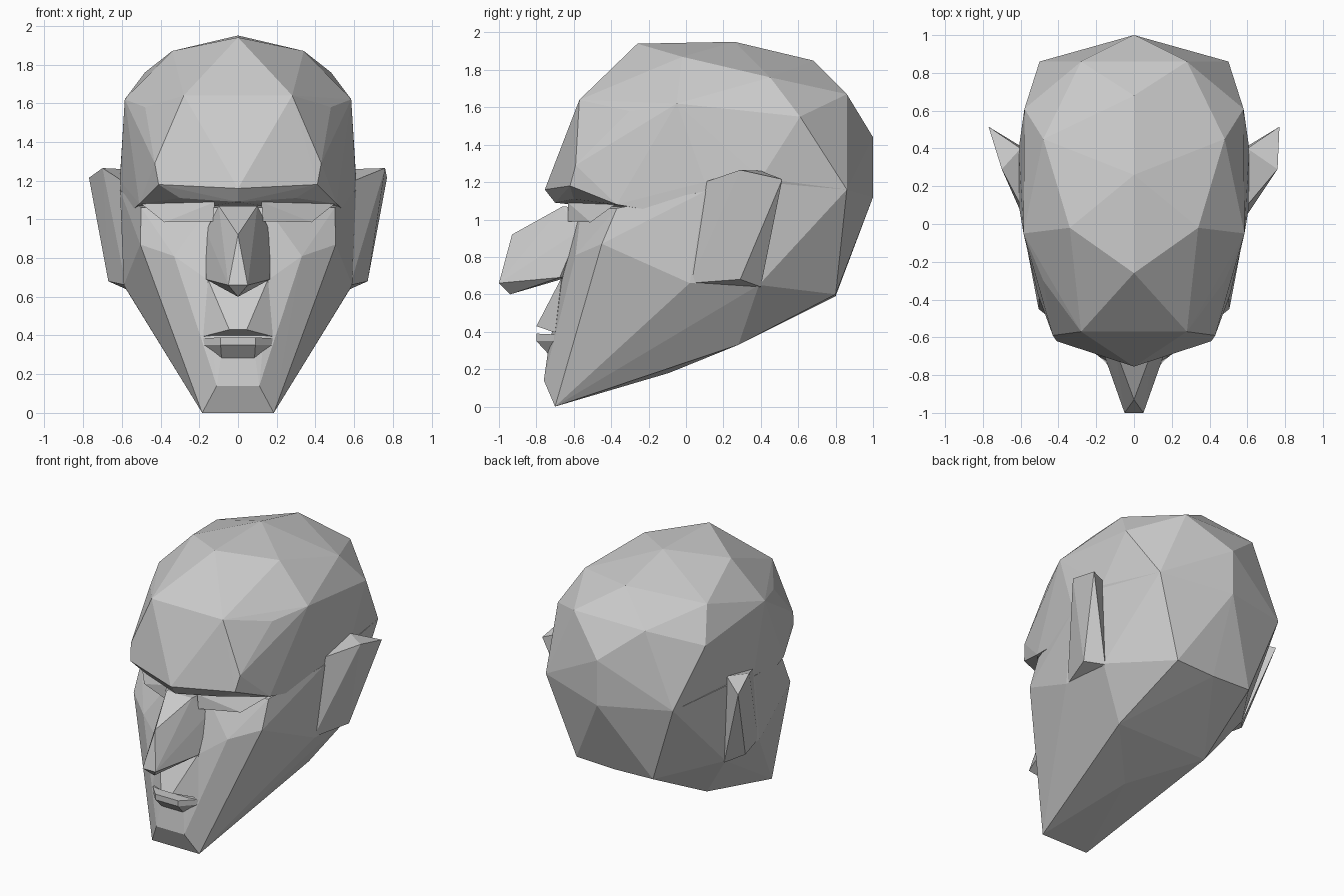
import bpy, bmesh


def hull(name, pts, sides=(1, -1)):
    """Flat-faced solid around a few corner points, repeated on the given x sides."""
    bm = bmesh.new()
    done = {(s * x, y, z) for x, y, z in pts for s in sides}
    verts = [bm.verts.new(p) for p in sorted(done)]
    res = bmesh.ops.convex_hull(bm, input=verts)
    junk = set(res["geom_interior"]) | set(res["geom_unused"])
    bmesh.ops.delete(bm, geom=[v for v in junk if isinstance(v, bmesh.types.BMVert)],
                     context='VERTS')
    bmesh.ops.recalc_face_normals(bm, faces=bm.faces)
    me = bpy.data.meshes.new(name)
    bm.to_mesh(me)
    bm.free()
    ob = bpy.data.objects.new(name, me)
    bpy.context.collection.objects.link(ob)
    return ob


def union(base, other):
    """Merge other into base and remove it."""
    mod = base.modifiers.new("union", 'BOOLEAN')
    mod.operation, mod.solver, mod.object = 'UNION', 'EXACT', other
    bpy.context.view_layer.objects.active = base
    bpy.ops.object.modifier_apply(modifier=mod.name)
    bpy.data.objects.remove(other)


# Cranium: crown, back of the skull, forehead and overhanging brow
head = hull("head", [
    (0, -0.26, 1.94), (0, 0.26, 1.95), (0, 0.68, 1.85), (0.34, -0.02, 1.87),
    (0.48, 0.45, 1.76), (0.28, 0.86, 1.67), (0.58, 0.61, 1.55), (0.585, -0.05, 1.62),
    (0.28, -0.57, 1.64), (0.48, -0.30, 1.58), (0, 1.0, 1.44), (0, 1.0, 1.12),
    (0.50, 0.86, 1.16), (0.61, 0.10, 1.20), (0.61, 0.40, 1.22), (0.60, 0.10, 1.0),
    (0.43, -0.59, 1.29), (0, -0.755, 1.16), (0.41, -0.62, 1.18),
    (0, -0.70, 1.09), (0.30, -0.60, 1.11), (0.51, -0.37, 1.08)])

# Lower head: eye plane, cheekbones, jaw, chin and nape
face = hull("face", [
    (0.15, -0.56, 1.06), (0.50, -0.37, 1.06), (0.16, -0.58, 0.94), (0.33, -0.59, 0.81),
    (0.505, -0.45, 0.87), (0.16, -0.66, 0.69), (0.36, -0.48, 0.47), (0.18, -0.68, 0.38),
    (0.09, -0.74, 0.28), (0.11, -0.76, 0.14), (0.185, -0.70, 0), (0, -0.09, 0.18),
    (0.37, -0.04, 0.32), (0.36, 0.28, 0.33), (0.59, 0.02, 0.66), (0.585, 0.39, 0.65),
    (0.30, 0.80, 0.60), (0, 0.80, 0.59), (0.50, 0.86, 1.16), (0, 1.0, 1.12),
    (0.61, 0.10, 1.15), (0.61, 0.40, 1.20)])
union(head, face)

# Nose: wedge with a raised bridge and overhanging tip
hull("nose", [(0.10, -0.66, 1.07), (0.165, -0.57, 0.94), (0.165, -0.675, 0.69),
              (0, -0.93, 0.92), (0.05, -1.0, 0.66), (0, -0.94, 0.60),
              (0.10, -0.52, 1.06), (0.10, -0.60, 0.70)])

# Lips: upper lip runs up to the nose, lower lip is a narrow shelf
hull("upper_lip", [(0.155, -0.665, 0.69), (0.045, -0.80, 0.43), (0.18, -0.70, 0.395),
                   (0.08, -0.70, 0.395), (0.10, -0.62, 0.55)])
hull("lower_lip", [(0.09, -0.80, 0.39), (0.09, -0.80, 0.35), (0.19, -0.69, 0.385),
                   (0.19, -0.69, 0.35), (0.085, -0.735, 0.28), (0.09, -0.66, 0.34)])

# Upper eyelids and ears, one per side
for s, label, rim in ((1, "right", 0.76), (-1, "left", 0.70)):
    hull(label + "_eyelid", [
        (0.12, -0.63, 1.09), (0.50, -0.38, 1.08), (0.13, -0.63, 0.99), (0.38, -0.51, 0.985),
        (0.20, -0.52, 1.0), (0.25, -0.50, 1.09)], sides=(s,))
    hull(label + "_ear", [
        (0.60, 0.10, 1.20), (rim, 0.29, 1.265), (0.77, 0.515, 1.215), (0.60, 0.40, 1.26),
        (0.58, 0.02, 0.66), (0.67, 0.29, 0.68), (0.58, 0.40, 0.64)], sides=(s,))
